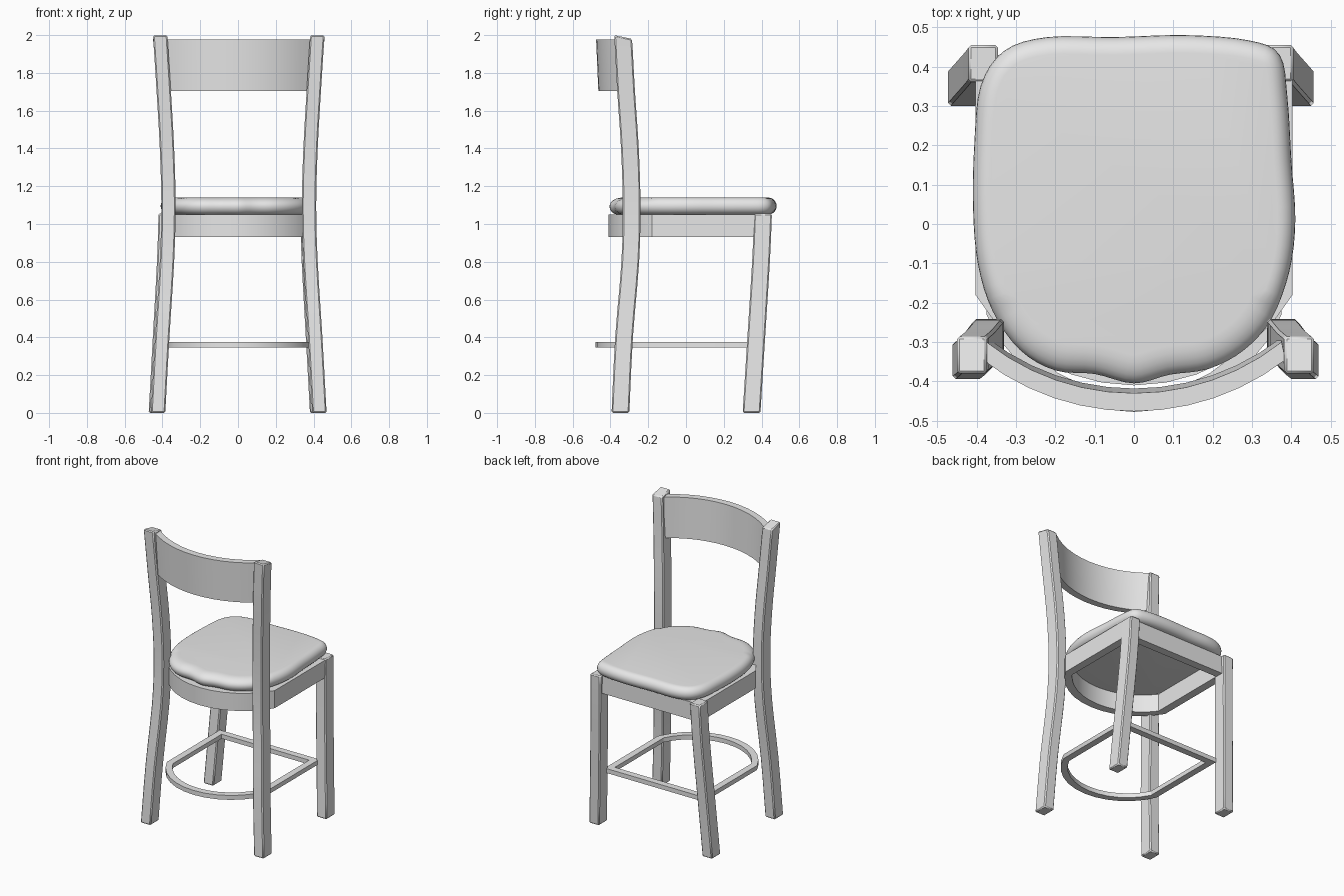
import bpy
import bmesh
import math
from mathutils import Vector

cube = bpy.data.objects.get("Cube")
if cube:
    bpy.data.objects.remove(cube, do_unlink=True)

grey = bpy.data.materials.new("plain_grey")
grey.use_nodes = True
grey.diffuse_color = (0.8, 0.8, 0.8, 1)
grey.node_tree.nodes["Principled BSDF"].inputs["Base Color"].default_value = (0.8, 0.8, 0.8, 1)


def loft(name, rings, cyclic=False, bevel=0, angle=30):
    """Skin equal-length closed rings; cap the ends unless cyclic."""
    bm = bmesh.new()
    loops = [[bm.verts.new(p) for p in ring] for ring in rings]
    pairs = list(zip(loops, loops[1:]))
    if cyclic:
        pairs.append((loops[-1], loops[0]))
    else:
        bm.faces.new(loops[0])
        bm.faces.new(loops[-1])
    n = len(loops[0])
    for a, b in pairs:
        for i in range(n):
            j = (i + 1) % n
            bm.faces.new((a[i], a[j], b[j], b[i]))
    bmesh.ops.recalc_face_normals(bm, faces=bm.faces)
    mesh = bpy.data.meshes.new(name)
    bm.to_mesh(mesh)
    bm.free()
    mesh.materials.append(grey)
    obj = bpy.data.objects.new(name, mesh)
    bpy.context.collection.objects.link(obj)
    if bevel:
        mod = obj.modifiers.new("Bevel", "BEVEL")
        mod.width = bevel
        mod.segments = 1
        mod.limit_method = "ANGLE"
        mod.angle_limit = math.radians(40)
    bpy.ops.object.select_all(action="DESELECT")
    obj.select_set(True)
    bpy.context.view_layer.objects.active = obj
    bpy.ops.object.shade_smooth_by_angle(angle=math.radians(angle))
    return obj


def spline(points, steps, closed=False):
    """Catmull-Rom curve through the points."""
    pts = [Vector(p) for p in points]
    n = len(pts)
    pick = (lambda i: pts[i % n]) if closed else (lambda i: pts[max(0, min(n - 1, i))])
    out = []
    for i in range(n if closed else n - 1):
        a, b, c, d = (pick(i + k) for k in (-1, 0, 1, 2))
        for s in range(steps):
            t = s / steps
            out.append(0.5 * (2 * b + (c - a) * t + (2 * a - 5 * b + 4 * c - d) * t * t
                              + (3 * b - a - 3 * c + d) * t ** 3))
    if not closed:
        out.append(pts[-1])
    return out


def leg(name, side, path, shift, tilt=0):
    """Bowed rectangular leg along an (x, y, z) path, mirrored by side."""
    hx, hy = 0.038, 0.047
    rings = []
    centres = spline(path, 3)
    for c in centres:
        slope = tilt if c is centres[-1] else 0
        rings.append([(side * c.x + shift + sx * hx, c.y + sy * hy, c.z - slope * (1 + sy))
                      for sx, sy in ((-1, -1), (1, -1), (1, 1), (-1, 1))])
    loft(name, rings, bevel=0.007)


def arc(half, end_y, back_y, count=12):
    """Circular arc bulging backwards from (half, end_y) to (-half, end_y)."""
    sag = end_y - back_y
    radius = (half * half + sag * sag) / (2 * sag)
    sweep = math.asin(half / radius)
    return [(radius * math.sin(a), back_y + radius * (1 - math.cos(a)))
            for a in (sweep * (1 - 2 * i / count) for i in range(count + 1))]


def frame(name, half, front, kink, back, width, z0, z1):
    """Flat hoop with a square front and a rounded back."""
    def outline(inset):
        h = half - inset
        return [(-h, front - inset), (h, front - inset)] + arc(h, kink, back + inset)
    outer, inner = outline(0), outline(width)
    loft(name, [[(x, y, z) for x, y in line] for line, z in
                ((outer, z0), (outer, z1), (inner, z1), (inner, z0))], cyclic=True)


# Legs
back_path = [(0.427, -0.347, 0), (0.405, -0.328, 0.4), (0.38, -0.295, 0.8), (0.372, -0.288, 1.1),
             (0.38, -0.297, 1.4), (0.397, -0.317, 1.7), (0.416, -0.333, 2)]
front_path = [(0.427, 0.347, 0), (0.405, 0.372, 0.4), (0.383, 0.397, 0.8), (0.375, 0.408, 1.055)]
for label, side in (("left", 1), ("right", -1)):
    leg("back_leg_" + label, side, back_path, 0.004, tilt=0.01)
    leg("front_leg_" + label, side, front_path, -0.008)

# Seat apron and foot rail hoop
frame("seat_apron", 0.403, 0.43, -0.18, -0.41, 0.055, 0.93, 1.05)
frame("foot_rail", 0.375, 0.34, -0.23, -0.478, 0.045, 0.345, 0.375)

# Curved, slightly leaning backrest
low, high, lean = 1.703, 1.978, 0.012
slices = []
for (ox, oy), (ix, iy) in zip(arc(0.385, -0.345, -0.476), arc(0.375, -0.3, -0.43)):
    slices.append([(ox, oy + lean, low), (ox, oy, high), (ix, iy, high), (ix, iy + lean, low)])
loft("backrest", slices)

# Padded cushion with a soft, uneven outline
outline = spline([(0, -0.405), (0.09, -0.383), (0.19, -0.368), (0.28, -0.32), (0.35, -0.24),
                  (0.395, -0.12), (0.41, 0.01), (0.4, 0.16), (0.39, 0.32), (0.37, 0.43),
                  (0.29, 0.467), (0.13, 0.48), (-0.05, 0.475), (-0.22, 0.475), (-0.33, 0.44),
                  (-0.39, 0.35), (-0.406, 0.2), (-0.409, 0.04), (-0.397, -0.1),
                  (-0.36, -0.22), (-0.29, -0.32), (-0.2, -0.372), (-0.1, -0.381)], 4, closed=True)
count = len(outline)
inward = []
for i in range(count):
    t = (outline[(i + 1) % count] - outline[i - 1]).normalized()
    inward.append(Vector((-t.y, t.x)))
rings = []
radius, steps = 0.045, 12
for k in range(steps + 1):
    a = math.pi * (k / steps - 0.5)
    depth = radius * (1 - math.cos(a))
    ring = []
    for p, n in zip(outline, inward):
        soft = 1.6 if p.y < -0.2 and a > 0 else 1
        q = p + n * depth * soft
        ring.append((q.x, q.y, 1.095 + radius * math.sin(a)))
    rings.append(ring)
loft("seat_cushion", rings, angle=60)
